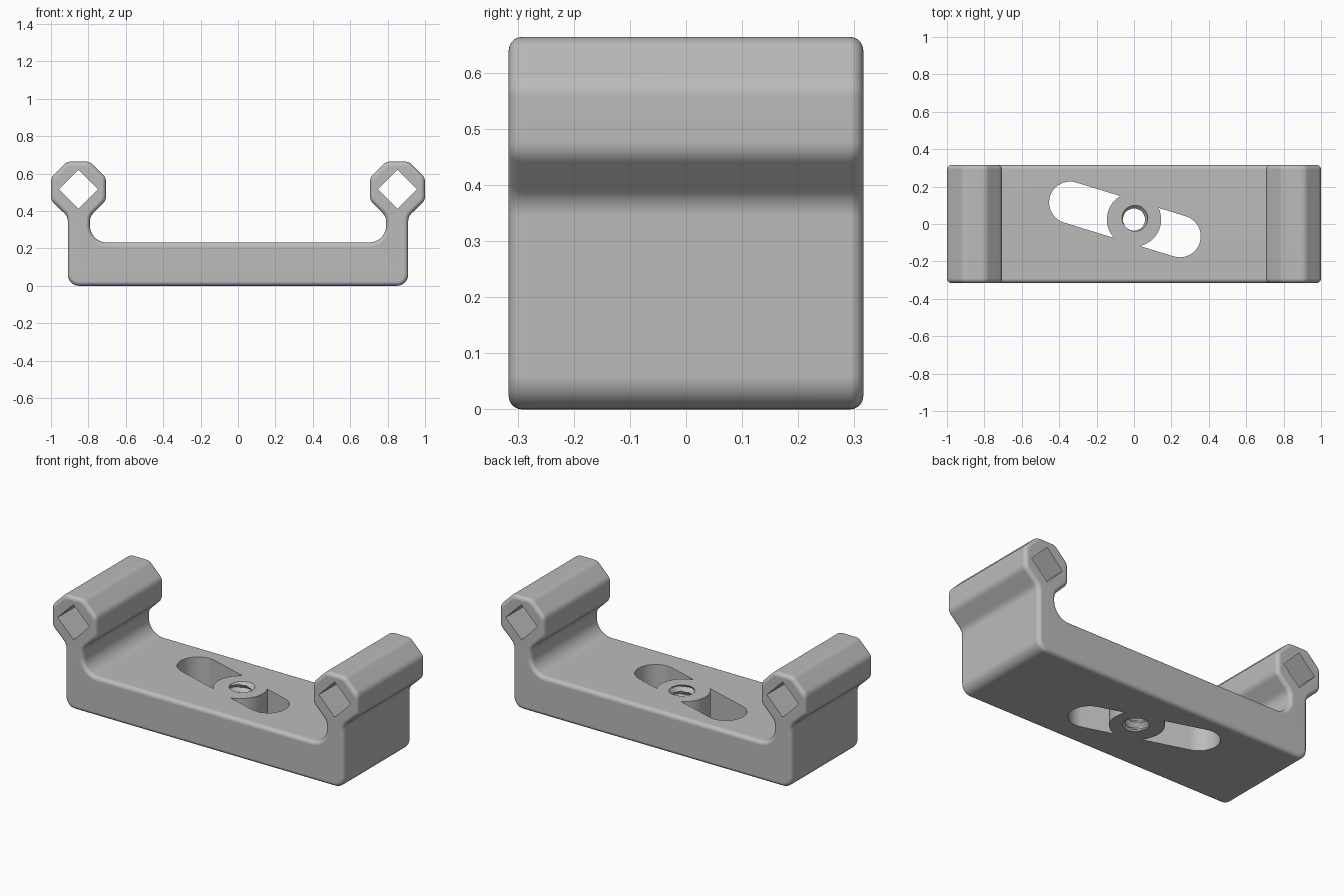
import bpy, bmesh, math
from mathutils import Vector

if "Cube" in bpy.data.objects:
    bpy.data.objects.remove(bpy.data.objects["Cube"], do_unlink=True)

HALF_DEPTH = 0.316
FLOOR = 0.232
POST_X, POST_Z = 0.853, 0.517      # centre of each octagonal tube
APOTHEM = 0.147
BOSS = Vector((0, 0.024))

grey = bpy.data.materials.new("plain grey")
grey.use_nodes = True
grey.diffuse_color = (0.5, 0.5, 0.5, 1)
grey.node_tree.nodes["Principled BSDF"].inputs["Base Color"].default_value = (0.5, 0.5, 0.5, 1)


def make_object(name, bm):
    bmesh.ops.recalc_face_normals(bm, faces=bm.faces)
    mesh = bpy.data.meshes.new(name)
    bm.to_mesh(mesh)
    bm.free()
    mesh.materials.append(grey)
    obj = bpy.data.objects.new(name, mesh)
    bpy.context.collection.objects.link(obj)
    return obj


def prism(name, outline, axis, low, high, rim=0):
    """Extrude a 2D outline along y or z, optionally rounding the end rims."""
    bm = bmesh.new()
    place = (lambda p, d: (p[0], d, p[1])) if axis == "y" else (lambda p, d: (p[0], p[1], d))
    ends = [[bm.verts.new(place(p, d)) for p in outline] for d in (low, high)]
    caps = [bm.faces.new(ring) for ring in ends]
    for i in range(len(outline)):
        bm.faces.new((ends[0][i - 1], ends[0][i], ends[1][i], ends[1][i - 1]))
    if rim:
        bmesh.ops.recalc_face_normals(bm, faces=bm.faces)
        edges = [e for cap in caps for e in cap.edges]
        bmesh.ops.bevel(bm, geom=edges, offset=rim, segments=5, profile=0.5,
                        affect="EDGES", clamp_overlap=False)
    return make_object(name, bm)


def rounded(corners):
    """Fillet every (x, z, radius) corner of a closed outline."""
    result = []
    for i, (x, z, radius) in enumerate(corners):
        p = Vector((x, z))
        a = (Vector(corners[i - 1][:2]) - p).normalized()
        b = (Vector(corners[(i + 1) % len(corners)][:2]) - p).normalized()
        turn = math.pi - a.angle(b)
        centre = p + (a + b).normalized() * radius / math.cos(turn / 2)
        reach = radius * math.tan(turn / 2)
        start = (p + a * reach - centre).normalized()
        end = (p + b * reach - centre).normalized()
        steps = max(3, round(turn * 6))
        result += [centre + start.slerp(end, k / steps) * radius for k in range(steps + 1)]
    return result


def arc(centre, radius, start, sweep, steps):
    return [centre + radius * Vector((math.cos(start + sweep * k / steps),
                                      math.sin(start + sweep * k / steps)))
            for k in range(steps + 1)]


def cut(target, cutter):
    mod = target.modifiers.new("cut", "BOOLEAN")
    mod.operation = "DIFFERENCE"
    mod.solver = "EXACT"
    mod.object = cutter
    bpy.context.view_layer.objects.active = target
    bpy.ops.object.modifier_apply(modifier=mod.name)
    bpy.data.objects.remove(cutter, do_unlink=True)


# Bracket body: base, two necks and two octagonal tubes in one outline
side = APOTHEM * math.tan(math.pi / 8)
soft = 0.05
right = [(POST_X + side - 0.004, 0, 0.06), (POST_X + side - 0.004, POST_Z - APOTHEM, 0.06)]
for u, v in ((1, -1), (1, 1)):
    pair = [(POST_X + APOTHEM, POST_Z + v * side, soft)]
    if v > 0:
        pair.append((POST_X + side, POST_Z + APOTHEM, soft))
    right += pair
right += [(POST_X - side, POST_Z + APOTHEM, soft),
          (POST_X - APOTHEM, POST_Z + side, soft),
          (POST_X - APOTHEM, POST_Z - side, soft),
          (POST_X - side, POST_Z - APOTHEM, 0.06),
          (POST_X - side, FLOOR, 0.09)]
left = [(-x, z, r) for x, z, r in reversed(right)]
body = prism("bracket_body", rounded(right + left), "y", -HALF_DEPTH, HALF_DEPTH, rim=0.024)

# Diamond holes through the tubes
for s in (-1, 1):
    diamond = [(s * POST_X + u * 0.104, POST_Z + v * 0.104)
               for u, v in ((1, 0), (0, 1), (-1, 0), (0, -1))]
    cut(body, prism("diamond_cutter", diamond, "y", -0.5, 0.5))

# Slanted slot through the base, interrupted by the round boss
a, b = Vector((-0.342, 0.115)), Vector((0.245, -0.066))
heading = math.atan2(b.y - a.y, b.x - a.x)
capsule = (arc(a, 0.112, heading + math.pi / 2, math.pi, 20)
           + arc(b, 0.112, heading - math.pi / 2, math.pi, 20))
slot = prism("slot_cutter", capsule, "z", -0.1, 0.34)
cut(slot, prism("boss_keeper", arc(BOSS, 0.145, 0, math.tau, 48)[:-1], "z", -0.2, 0.5))
cut(body, slot)

# Threaded hole: a helical tube whose radius waves along its height
AROUND, PITCH = 32, 0.045
bm = bmesh.new()
rows = []
for j in range(50):
    z = -0.02 + j * PITCH / 8
    row = []
    for i in range(AROUND):
        phase = (z / PITCH - i / AROUND) % 1
        r = 0.058 + 0.022 * abs(2 * phase - 1)
        t = math.tau * i / AROUND
        row.append(bm.verts.new((BOSS.x + r * math.cos(t), BOSS.y + r * math.sin(t), z)))
    rows.append(row)
for low, high in zip(rows, rows[1:]):
    for i in range(AROUND):
        bm.faces.new((low[i - 1], low[i], high[i], high[i - 1]))
bm.faces.new(rows[0])
bm.faces.new(rows[-1])
cut(body, make_object("thread_cutter", bm))

# Smooth rounded edges, crisp holes
bpy.ops.object.select_all(action="DESELECT")
body.select_set(True)
bpy.context.view_layer.objects.active = body
bpy.ops.object.shade_smooth_by_angle(angle=math.radians(30))
normals = body.modifiers.new("flat_face_normals", "WEIGHTED_NORMAL")
normals.keep_sharp = True
